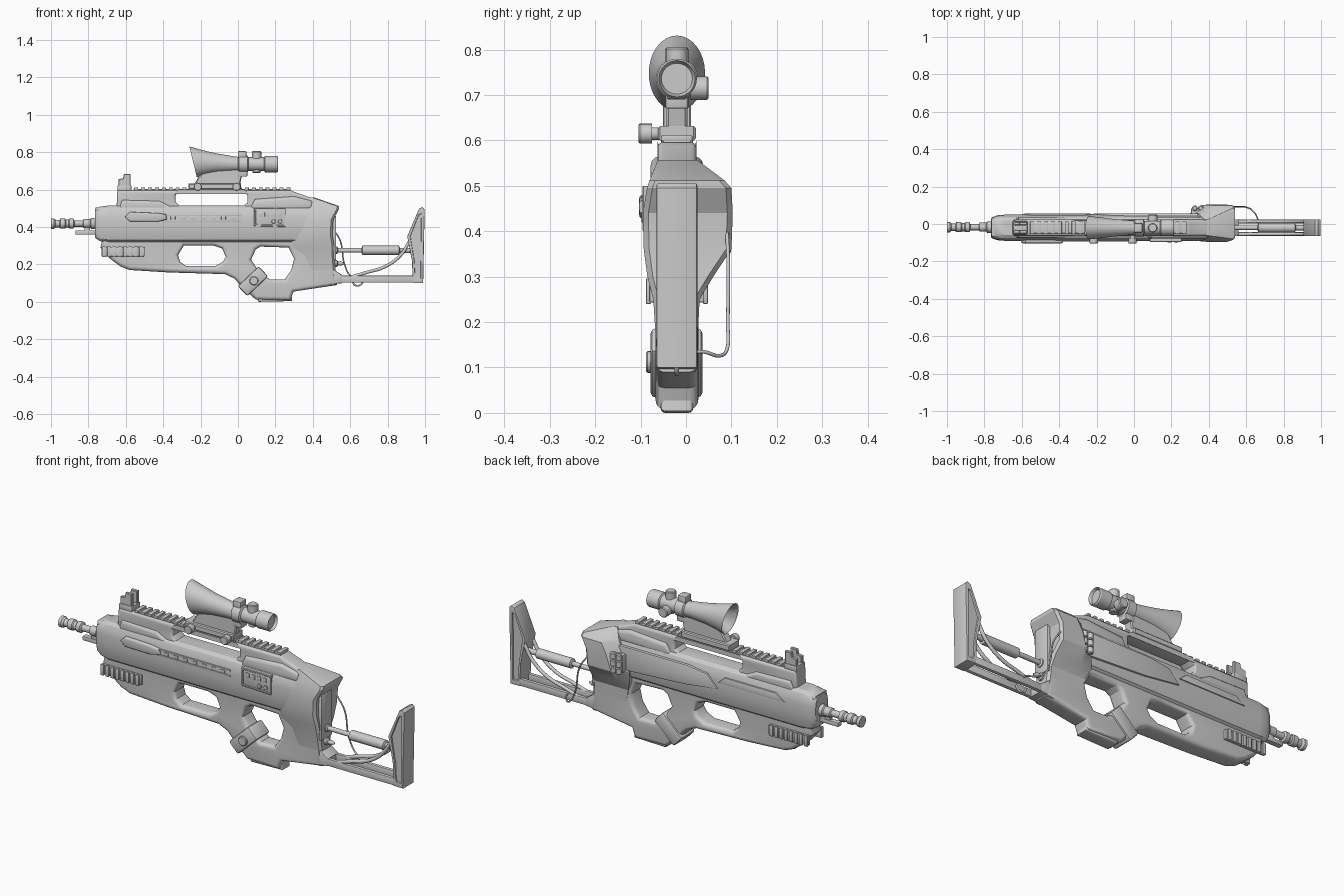
import bpy, bmesh
from math import sin, cos, pi, radians
from mathutils import Matrix, Vector

CY = -0.02  # centre plane of the body


def finish(name, bm, angle=32):
    me = bpy.data.meshes.new(name)
    bmesh.ops.remove_doubles(bm, verts=bm.verts, dist=1e-5)
    bmesh.ops.recalc_face_normals(bm, faces=bm.faces)
    bm.to_mesh(me)
    bm.free()
    me.shade_smooth()
    me.set_sharp_from_angle(angle=radians(angle))
    ob = bpy.data.objects.new(name, me)
    bpy.context.collection.objects.link(ob)
    return ob


def prism(name, outline, y0, y1, holes=(), bevel=0.004, res=0):
    """Side profile (x, z) with optional holes, extruded from y0 to y1, rounded rims."""
    cu = bpy.data.curves.new(name, 'CURVE')
    cu.dimensions, cu.fill_mode = '2D', 'BOTH'
    cu.extrude = (y1 - y0) / 2 - bevel
    cu.bevel_depth, cu.bevel_resolution, cu.offset = bevel, res, -bevel
    for pts in (outline, *holes):
        sp = cu.splines.new('POLY')
        sp.points.add(len(pts) - 1)
        for p, (x, z) in zip(sp.points, pts):
            p.co = (x, z, 0, 1)
        sp.use_cyclic_u = True
    ob = bpy.data.objects.new(name + "_curve", cu)
    bpy.context.collection.objects.link(ob)
    dg = bpy.context.evaluated_depsgraph_get()
    me = bpy.data.meshes.new_from_object(ob.evaluated_get(dg))
    bm = bmesh.new()
    bm.from_mesh(me)
    bm.transform(Matrix.Translation((0, (y0 + y1) / 2, 0)) @ Matrix.Rotation(pi / 2, 4, 'X'))
    bpy.data.objects.remove(ob)
    bpy.data.curves.remove(cu)
    bpy.data.meshes.remove(me)
    return finish(name, bm)


def box(name, lo, hi, bevel=0.004, rot=0):
    lo, hi = Vector(lo), Vector(hi)
    bm = bmesh.new()
    bmesh.ops.create_cube(bm, size=1)
    bm.transform(Matrix.Diagonal((*(hi - lo), 1)))
    if bevel:
        bmesh.ops.bevel(bm, geom=bm.edges[:], offset=bevel, segments=2, affect='EDGES', profile=0.5)
    bm.transform(Matrix.Translation((lo + hi) / 2) @ Matrix.Rotation(rot, 4, 'Y'))
    return finish(name, bm)


def loft(name, rings, angle=32, closed=False):
    bm = bmesh.new()
    vs = [[bm.verts.new(p) for p in r] for r in rings]
    n = len(vs[0])
    for a, b in zip(vs, vs[1:]):
        for i in range(n):
            bm.faces.new((a[i], a[(i + 1) % n], b[(i + 1) % n], b[i]))
    bm.faces.new(vs[0])
    bm.faces.new(vs[-1])
    return finish(name, bm, angle)


def lathe(name, prof, origin, axis='X', n=24):
    """Turned part: prof holds (distance along axis, radius)."""
    o = Vector(origin)
    rings = []
    for d, r in prof:
        ring = []
        for i in range(n):
            c, s = r * cos(2 * pi * i / n), r * sin(2 * pi * i / n)
            ring.append(o + Vector({'X': (d, c, s), 'Y': (c, d, s), 'Z': (c, s, d)}[axis]))
        rings.append(ring)
    return loft(name, rings)


def knob(name, origin, axis, length, r):
    e = r * 0.15 * (1 if length > 0 else -1)
    return lathe(name, [(0, r), (length - e, r), (length, r * 0.85)], origin, axis, 20)


def tube(name, pts, r):
    cu = bpy.data.curves.new(name, 'CURVE')
    cu.dimensions, cu.bevel_depth, cu.bevel_resolution, cu.use_fill_caps = '3D', r, 3, True
    sp = cu.splines.new('BEZIER')
    sp.bezier_points.add(len(pts) - 1)
    for b, p in zip(sp.bezier_points, pts):
        b.co = p
        b.handle_left_type = b.handle_right_type = 'AUTO'
    ob = bpy.data.objects.new(name, cu)
    bpy.context.collection.objects.link(ob)
    return ob


# Receiver shell: rounded section lofted along the length
half = [(0.040, 0.315), (0.058, 0.33), (0.066, 0.36), (0.070, 0.40), (0.070, 0.45),
        (0.066, 0.48), (0.056, 0.503), (0.038, 0.515)]
section = half + [(-y, z) for y, z in reversed(half)]
stations = [(-0.765, 0.72), (-0.76, 0.80), (-0.735, 0.93), (-0.69, 1), (0.3, 1), (0.50, 0.97)]
loft("receiver", [[(x, CY + y * s, 0.43 + (z - 0.43) * s) for y, z in section] for x, s in stations])
prism("receiver_nose", [(-0.762, 0.47), (-0.762, 0.503), (-0.6, 0.515), (-0.6, 0.47)], CY - 0.05, CY + 0.05, bevel=0.012, res=2)

# Top bridge with the long opening under the rail
bridge = [(-0.65, 0.49), (-0.645, 0.596), (0.285, 0.596), (0.30, 0.588), (0.38, 0.56), (0.5, 0.525), (0.5, 0.49)]
slot = [(-0.315, 0.515), (0.03, 0.515), (0.05, 0.53), (0.05, 0.57), (0.03, 0.588),
        (-0.315, 0.588), (-0.335, 0.57), (-0.335, 0.535)]
prism("top_bridge", bridge, CY - 0.043, CY + 0.043, [slot], 0.012, 2)
prism("rear_top_shoulder", [(0.06, 0.49), (0.09, 0.55), (0.30, 0.565), (0.4, 0.54), (0.4, 0.49)], CY - 0.058, CY + 0.058, bevel=0.02, res=2)
prism("front_top_shoulder", [(-0.64, 0.49), (-0.62, 0.545), (-0.42, 0.54), (-0.36, 0.51), (-0.30, 0.49)], CY - 0.054, CY + 0.054, bevel=0.015, res=2)
box("rail_base", (-0.56, CY - 0.03, 0.592), (0.28, CY + 0.03, 0.602), 0.002)
for i in range(23):
    x = -0.555 + i * 0.037
    box("rail_tooth", (x, CY - 0.034, 0.598), (x + 0.021, CY + 0.034, 0.611), 0.002)

# Lower frame: handguard, grip and thumbhole in one profile
frame = [(-0.72, 0.36), (-0.735, 0.29), (-0.69, 0.235), (-0.63, 0.19), (-0.58, 0.17), (-0.37, 0.157),
         (-0.07, 0.148), (-0.02, 0.125), (0.03, 0.07), (0.095, 0.012), (0.28, 0.008), (0.297, 0.055),
         (0.53, 0.09), (0.51, 0.25), (0.50, 0.40), (0.3, 0.40)]
hand_hole = [(-0.32, 0.25), (-0.29, 0.30), (-0.13, 0.30), (-0.085, 0.285), (-0.065, 0.24),
             (-0.08, 0.215), (-0.12, 0.192), (-0.28, 0.192), (-0.31, 0.215)]
thumb_hole = [(0.07, 0.225), (0.095, 0.28), (0.12, 0.295), (0.27, 0.29), (0.30, 0.23),
              (0.285, 0.17), (0.25, 0.12), (0.17, 0.12), (0.11, 0.165)]
prism("lower_frame", frame, CY - 0.047, CY + 0.047, [hand_hole, thumb_hole], 0.02, 4)
prism("grip_toe", [(0.10, 0.02), (0.10, 0.09), (0.28, 0.085), (0.29, 0.004), (0.11, 0.0)], CY - 0.036, CY + 0.036, bevel=0.01, res=2)

# Ribbed side rails on the handguard
for s in (-1, 1):
    y = sorted((CY + s * 0.044, CY + s * 0.060))
    box("side_rail", (-0.73, y[0], 0.243), (-0.5, y[1], 0.293), 0.003)
    y = sorted((CY + s * 0.057, CY + s * 0.068))
    for i in range(8):
        x = -0.728 + i * 0.0285
        box("side_rail_rib", (x, y[0], 0.24), (x + 0.019, y[1], 0.296), 0.002)

# Flared rear housing, wider on the far side: (z, x front, x rear, y near, y far)
levels = [(0.09, 0.34, 0.528, -0.062, 0.022), (0.25, 0.31, 0.515, -0.072, 0.03),
          (0.30, 0.29, 0.515, -0.085, 0.06), (0.36, 0.29, 0.505, -0.093, 0.10),
          (0.44, 0.315, 0.51, -0.095, 0.103), (0.495, 0.345, 0.54, -0.086, 0.10),
          (0.512, 0.35, 0.54, -0.08, 0.085), (0.557, 0.375, 0.41, -0.062, 0.025)]
rings = []
for z, a, b, n, f in levels:
    m = min(0.07, (b - a) * 0.4)
    rings.append([(x, y, z) for x, y in ((a, n + 0.015), (a + m, n), (b - 0.012, n), (b, n + 0.012),
                                         (b, f - 0.012), (b - 0.012, f), (a + m, f), (a, min(f, 0.05)))])
loft("rear_housing", rings, 25)
box("rear_plate", (0.50, CY - 0.045, 0.22), (0.525, CY + 0.045, 0.46), 0.008)

# Spare cartridges on the far side
for x in (0.325, 0.358):
    for k in range(3):
        lathe("cartridge", [(0, 0.010), (0.004, 0.015), (0.03, 0.015), (0.034, 0.010)], (x, 0.084, 0.35 + k * 0.036), 'Z', 16)
box("cartridge_holder", (0.305, 0.03, 0.36), (0.385, 0.084, 0.45), 0.004)

# Bolt cover, slot and control panel on the near side
prism("bolt_cover", [(-0.605, 0.455), (-0.58, 0.48), (-0.43, 0.475), (-0.385, 0.468), (-0.38, 0.44),
                     (-0.43, 0.428), (-0.58, 0.43)], -0.103, -0.075, bevel=0.008, res=2)
for z in (0.434, 0.463):
    box("slot_edge", (-0.39, -0.094, z - 0.004), (0.02, -0.08, z + 0.004), 0.001)
for i in range(7):
    box("slot_tooth", (-0.36 + i * 0.054, -0.093, 0.439), (-0.335 + i * 0.054, -0.08, 0.456), 0.002)
prism("panel_frame", [(0.085, 0.405), (0.085, 0.50), (0.255, 0.50), (0.255, 0.40)], -0.096, -0.06,
      [[(0.095, 0.415), (0.095, 0.49), (0.245, 0.49), (0.245, 0.41)]], 0.002)
box("panel_face", (0.09, -0.092, 0.405), (0.25, -0.06, 0.495), 0.001)
for x in (0.19, 0.225):
    knob("panel_button", (x, -0.09, 0.43), 'Y', -0.008, 0.011)
for i in range(4):
    box("panel_key", (0.11 + i * 0.033, -0.096, 0.455), (0.13 + i * 0.033, -0.09, 0.478), 0.001)

# Raised shroud on the far side
prism("far_shroud", [(-0.22, 0.405), (-0.16, 0.47), (-0.05, 0.485), (0.35, 0.485), (0.35, 0.36), (-0.02, 0.38)], 0.03, 0.057, bevel=0.006, res=1)
prism("far_shroud_front", [(-0.60, 0.44), (-0.55, 0.475), (-0.26, 0.475), (-0.22, 0.44)], 0.03, 0.055, bevel=0.005, res=1)

# Clamp around the grip neck
box("grip_clamp", (0.003, CY - 0.058, 0.073), (0.157, CY + 0.056, 0.147), 0.01, -0.76)
knob("clamp_knob", (0.085, CY - 0.052, 0.112), 'Y', -0.016, 0.024)

# Barrel and muzzle
lathe("barrel", [(-1, 0.017), (-1, 0.028), (-0.985, 0.028), (-0.975, 0.02), (-0.955, 0.02), (-0.95, 0.027),
                 (-0.925, 0.027), (-0.92, 0.022), (-0.905, 0.022), (-0.90, 0.027), (-0.88, 0.027),
                 (-0.875, 0.017), (-0.83, 0.017), (-0.825, 0.024), (-0.79, 0.024), (-0.785, 0.03), (-0.74, 0.03)], (0, CY + 0.003, 0.418))
box("gas_lug", (-0.87, CY - 0.012, 0.36), (-0.75, CY + 0.016, 0.382), 0.004)
box("lug_web", (-0.82, CY - 0.008, 0.37), (-0.79, CY + 0.012, 0.41), 0.002)

# Front sight: base with two ears
box("sight_base", (-0.645, CY - 0.035, 0.59), (-0.57, CY + 0.035, 0.622), 0.004)
for s in (-1, 1):
    prism("sight_ear", [(-0.64, 0.60), (-0.64, 0.655), (-0.615, 0.66), (-0.61, 0.683), (-0.574, 0.683),
                        (-0.574, 0.60)], CY + s * 0.022 - 0.009, CY + s * 0.022 + 0.009, bevel=0.003)

# Scope with slanted, hollow bell: (x, y radius, z radius, z centre, slant)
bell = [(-0.12, 0.02, 0.02, 0.742, 0), (-0.235, 0.056, 0.075, 0.748, 0.02), (-0.24, 0.062, 0.083, 0.748, 0.02),
        (-0.19, 0.057, 0.067, 0.747, 0.012), (-0.12, 0.048, 0.052, 0.743, 0.004), (-0.03, 0.040, 0.041, 0.738, 0),
        (0, 0.039, 0.039, 0.736, 0), (0.005, 0.046, 0.046, 0.736, 0), (0.05, 0.046, 0.046, 0.736, 0),
        (0.055, 0.037, 0.037, 0.736, 0), (0.14, 0.037, 0.037, 0.736, 0), (0.145, 0.044, 0.044, 0.736, 0),
        (0.208, 0.044, 0.044, 0.736, 0), (0.214, 0.040, 0.040, 0.736, 0), (0.20, 0.034, 0.034, 0.736, 0)]
N = 32
loft("scope", [[(x - k * sin(2 * pi * i / N), CY + ry * cos(2 * pi * i / N), z + rz * sin(2 * pi * i / N))
                for i in range(N)] for x, ry, rz, z, k in bell])
box("scope_top_block", (0.0, CY - 0.025, 0.76), (0.045, CY + 0.025, 0.805), 0.004)
box("scope_bottom_block", (0.0, CY - 0.025, 0.67), (0.05, CY + 0.025, 0.71), 0.004)
knob("elevation_turret", (0.1, CY, 0.765), 'Z', 0.04, 0.025)
knob("lower_turret", (0.1, CY, 0.71), 'Z', -0.02, 0.022)
knob("windage_turret", (0.1, CY + 0.03, 0.715), 'Y', 0.04, 0.026)

# Scope mount and clamp knobs
prism("scope_pillar", [(-0.24, 0.62), (-0.21, 0.67), (-0.18, 0.70), (0.0, 0.71), (0.02, 0.67), (0.01, 0.62)], CY - 0.023, CY + 0.023, bevel=0.005)
prism("scope_mount", [(-0.265, 0.60), (-0.265, 0.632), (0.015, 0.632), (0.015, 0.60)], CY - 0.042, CY + 0.042, bevel=0.005)
for x in (-0.215, -0.008):
    knob("mount_screw", (x, CY - 0.03, 0.615), 'Y', -0.035, 0.014)
    knob("mount_knob", (x, CY - 0.055, 0.615), 'Y', -0.03, 0.022)

# Folding stock
butt = [(0.968, 0.498), (0.985, 0.506), (0.998, 0.495), (0.99, 0.10), (0.935, 0.10), (0.93, 0.22), (0.905, 0.35)]
inset = [(0.967, 0.465), (0.980, 0.47), (0.976, 0.125), (0.948, 0.125), (0.943, 0.22), (0.922, 0.35)]
prism("butt_frame", butt, CY - 0.045, CY + 0.045, [inset], 0.005, 1)
prism("butt_core", butt[:2] + [(0.985, 0.3), (0.98, 0.11), (0.94, 0.11), (0.94, 0.22), (0.912, 0.35)], CY - 0.036, CY + 0.036, bevel=0.004)
lathe("buffer_tube", [(0.5, 0.02), (0.53, 0.02), (0.535, 0.012), (0.66, 0.012), (0.665, 0.025), (0.86, 0.025),
                      (0.865, 0.014), (0.93, 0.014)], (0, CY, 0.275), n=20)
for s in (-1, 1):
    y = CY + s * 0.034
    box("stock_rail", (0.49, y - 0.01, 0.102), (0.95, y + 0.01, 0.14), 0.005)
    tube("stock_strut", [(0.915, y, 0.32), (0.87, y, 0.25), (0.79, y, 0.19), (0.68, y, 0.155), (0.58, y, 0.125)], 0.009)
prism("stock_hinge", [(0.46, 0.09), (0.46, 0.17), (0.51, 0.175), (0.56, 0.14), (0.56, 0.10)], CY - 0.045, CY + 0.045, bevel=0.006, res=1)
lathe("rear_plug", [(0.5, 0.018), (0.53, 0.018), (0.535, 0.01), (0.55, 0.012), (0.568, 0.004)], (0, CY, 0.205), n=16)

# Sling cable on the far side
tube("sling_cable", [(0.50, 0.09, 0.40), (0.545, 0.093, 0.33), (0.57, 0.092, 0.2), (0.60, 0.09, 0.14),
                     (0.63, 0.075, 0.126), (0.66, 0.03, 0.135), (0.66, 0.01, 0.13)], 0.004)
tube("sling_loop", [(0.61, CY, 0.11), (0.625, CY, 0.09), (0.65, CY, 0.088), (0.67, CY, 0.11)], 0.005)
